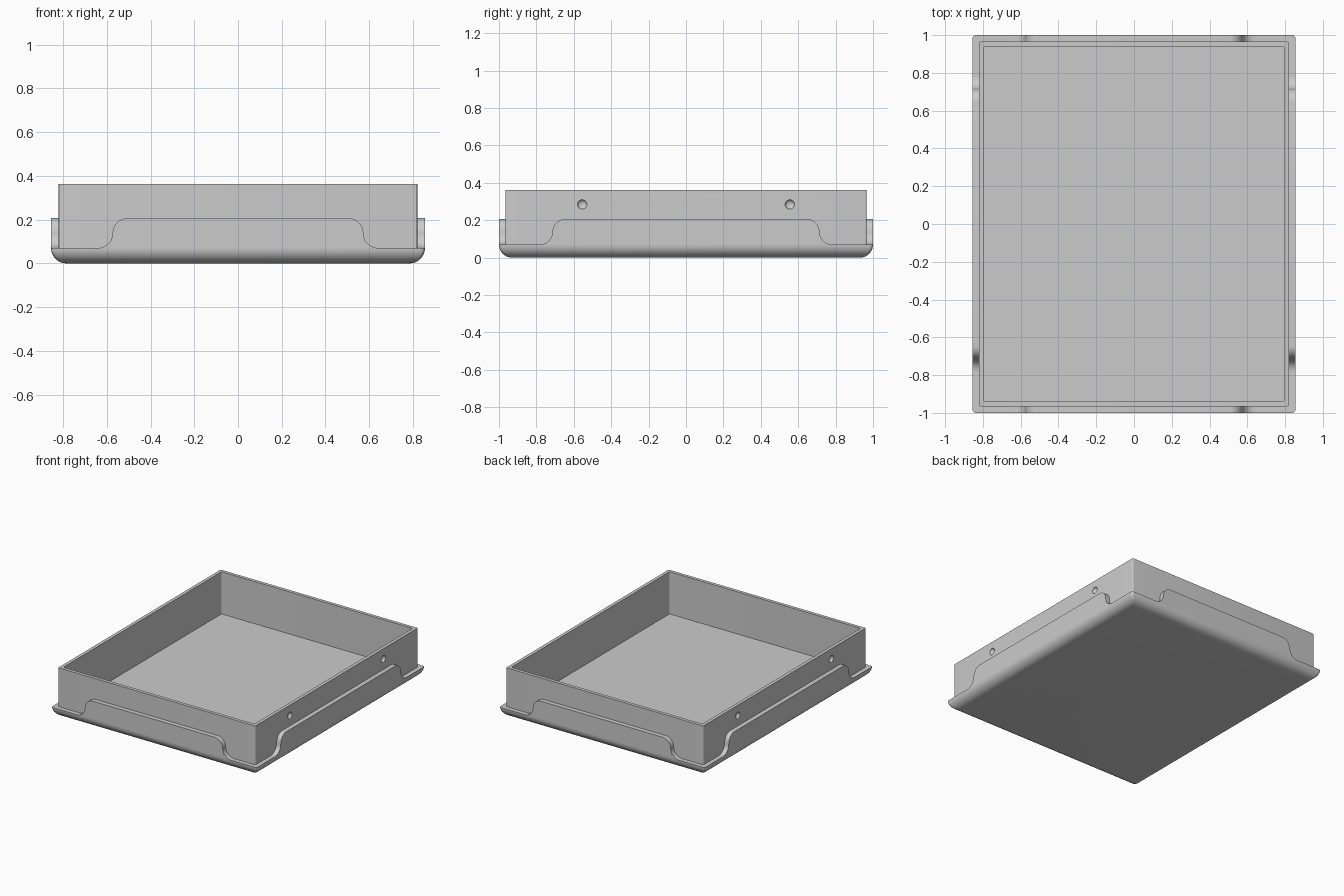
import bpy, bmesh, math
from mathutils import Matrix, Vector

if "Cube" in bpy.data.objects:
    bpy.data.objects.remove(bpy.data.objects["Cube"])

HX, HY = 0.855, 1.0          # half size of the tray
LEDGE, RIM, TOP = 0.07, 0.207, 0.362
LIP = 0.035                  # width of the ledge around the box

grey = bpy.data.materials.new("plain_grey")
grey.use_nodes = True
colour = (0.6, 0.6, 0.6, 1)
grey.diffuse_color = colour
grey.node_tree.nodes["Principled BSDF"].inputs["Base Color"].default_value = colour


def make_object(name, bm):
    bmesh.ops.recalc_face_normals(bm, faces=bm.faces)
    mesh = bpy.data.meshes.new(name)
    bm.to_mesh(mesh)
    bm.free()
    mesh.materials.append(grey)
    ob = bpy.data.objects.new(name, mesh)
    bpy.context.collection.objects.link(ob)
    return ob


def activate(ob):
    bpy.ops.object.select_all(action='DESELECT')
    ob.select_set(True)
    bpy.context.view_layer.objects.active = ob


def smooth(ob):
    activate(ob)
    bpy.ops.object.shade_smooth_by_angle(angle=math.radians(30))


def arc(cx, cy, r, start, end, steps):
    angles = [math.radians(start + (end - start) * i / steps) for i in range(steps + 1)]
    return [(cx + r * math.cos(a), cy + r * math.sin(a)) for a in angles]


def rounded_rect(inset, r):
    x, y = HX - inset - r, HY - inset - r
    points = []
    for i, (sx, sy) in enumerate([(1, 1), (-1, 1), (-1, -1), (1, -1)]):
        points += arc(sx * x, sy * y, r, 90 * i, 90 * i + 90, 6)
    return points


def loft(name, profile, r):
    """Stack rounded rectangles given as (inset, height) and cap both ends."""
    bm = bmesh.new()
    rings = [[bm.verts.new((x, y, z)) for x, y in rounded_rect(inset, r)]
             for inset, z in profile]
    for a, b in zip(rings, rings[1:]):
        for i in range(len(a)):
            j = (i + 1) % len(a)
            bm.faces.new((a[i], a[j], b[j], b[i]))
    bm.faces.new(rings[0])
    bm.faces.new(rings[-1])
    return make_object(name, bm)


# Tray with a rounded underside and a pocket for the box
under = [(HX - x, z) for x, z in arc(HX - LEDGE, LEDGE, LEDGE, 270, 360, 12)]
smooth(loft("base_tray", under + [(LIP - 0.001, LEDGE), (LIP - 0.001, 0.02)], 0.018))

# Open box standing in the tray
box = loft("box", [(LIP, 0.025), (LIP, TOP), (LIP + 0.025, TOP), (LIP + 0.025, 0.045)], 0.008)

# Shallow round dimples in both long sides
bm = bmesh.new()
for sx in (-1, 1):
    for sy in (-1, 1):
        place = Matrix.Translation((sx * (HX - LIP), sy * 0.555, 0.285))
        bmesh.ops.create_uvsphere(bm, u_segments=24, v_segments=16, radius=0.025,
                                  matrix=place @ Matrix.Diagonal((0.75, 1, 1, 1)))
cutter = make_object("dimple_cutter", bm)
cutter.hide_render = True
cut = box.modifiers.new("dimples", 'BOOLEAN')
cut.object = cutter
cut.solver = 'EXACT'
activate(box)
bpy.ops.object.modifier_apply(modifier=cut.name)
bpy.data.objects.remove(cutter)
smooth(box)


# Raised guards with S-curved ends, one on each side
def guard(name, half_top, distance, turn):
    r = (RIM - LEDGE) / 2
    right = arc(half_top, RIM - r, r, 90, 0, 10)
    right += arc(half_top + 2 * r, LEDGE + r, r, 180, 270, 10)[1:]
    outline = right + [(-x, z) for x, z in reversed(right)]
    bm = bmesh.new()
    front = bm.faces.new([bm.verts.new((x, -distance, z)) for x, z in outline])
    ext = bmesh.ops.extrude_face_region(bm, geom=[front])
    verts = [g for g in ext["geom"] if isinstance(g, bmesh.types.BMVert)]
    bmesh.ops.translate(bm, verts=verts, vec=Vector((0, LIP - 0.0005, 0)))
    bm.transform(Matrix.Rotation(math.radians(turn), 4, 'Z'))
    smooth(make_object(name, bm))


guard("front_guard", 0.505, HY, 0)
guard("back_guard", 0.505, HY, 180)
guard("left_guard", 0.645, HX, 90)
guard("right_guard", 0.645, HX, -90)
